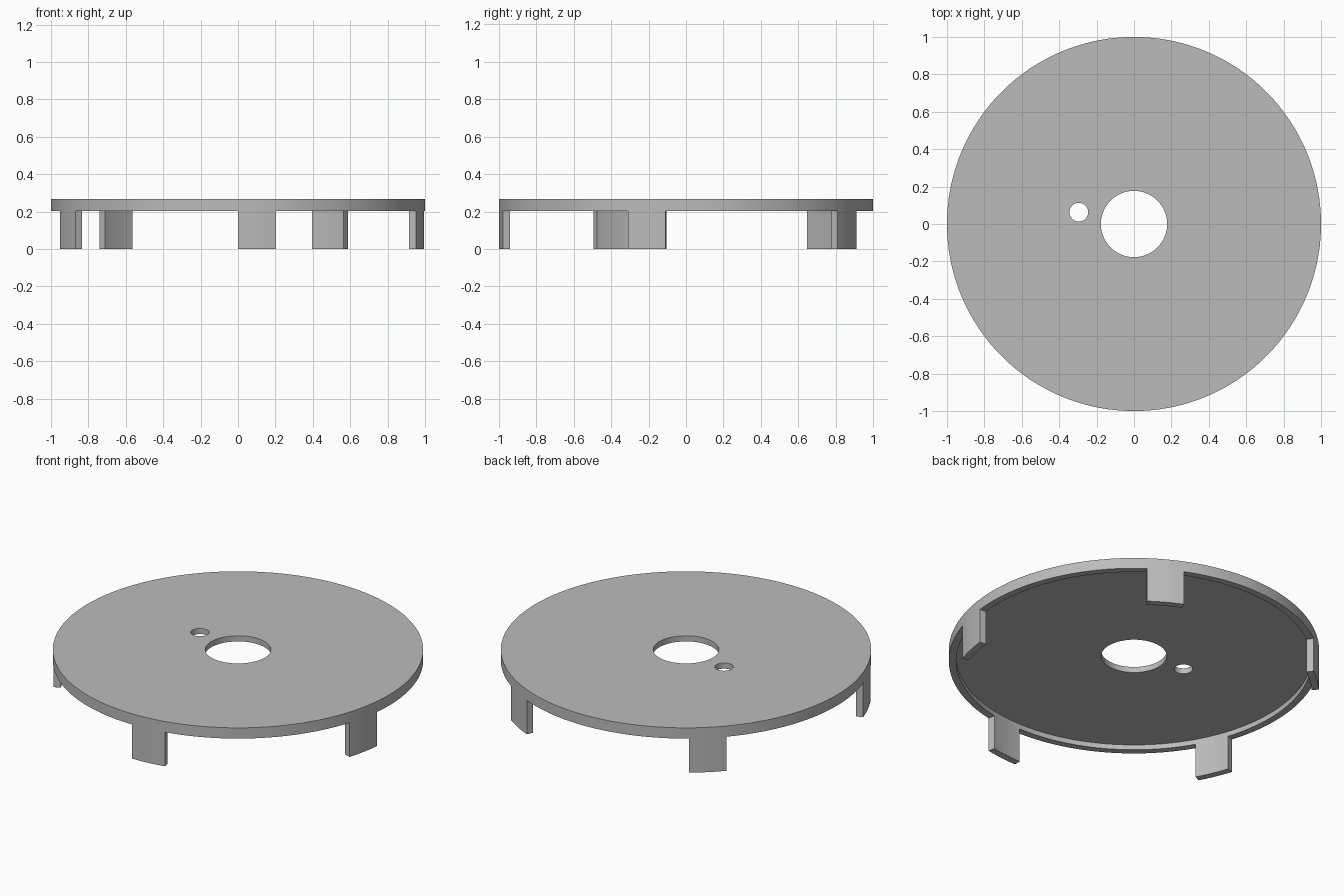
import bpy
import bmesh
from math import radians, sin, cos

if "Cube" in bpy.data.objects:
    bpy.data.objects.remove(bpy.data.objects["Cube"], do_unlink=True)

OUTER, INNER = 1.0, 0.96
RIM_Z, PLATE_Z, TOP_Z = 0.203, 0.233, 0.267
TABS, TAB_ARC, TAB_STEPS = 5, 11.7, 6

grey = bpy.data.materials.new("plain grey")
grey.use_nodes = True
colour = (0.5, 0.5, 0.5, 1)
grey.diffuse_color = colour
grey.node_tree.nodes["Principled BSDF"].inputs["Base Color"].default_value = colour


def cylinder(name, radius, z0, z1, x=0, y=0, sides=180):
    bpy.ops.mesh.primitive_cylinder_add(
        vertices=sides, radius=radius, depth=z1 - z0, location=(x, y, (z0 + z1) / 2))
    obj = bpy.context.object
    obj.name = name
    obj.data.materials.append(grey)
    return obj


def smooth(obj):
    bpy.ops.object.select_all(action="DESELECT")
    obj.select_set(True)
    bpy.context.view_layer.objects.active = obj
    bpy.ops.object.shade_smooth_by_angle(angle=radians(30))


def cut(obj, cutter):
    mod = obj.modifiers.new("cut", "BOOLEAN")
    mod.operation = "DIFFERENCE"
    mod.solver = "EXACT"
    mod.object = cutter
    bpy.context.view_layer.objects.active = obj
    bpy.ops.object.modifier_apply(modifier=mod.name)
    bpy.data.objects.remove(cutter, do_unlink=True)


def arc_tab(name, start):
    """Curved block following the rim, swept from a rectangular section."""
    bm = bmesh.new()
    section = [(INNER, 0), (OUTER, 0), (OUTER, RIM_Z), (INNER, RIM_Z)]
    rings = []
    for i in range(TAB_STEPS + 1):
        a = radians(start + TAB_ARC * i / TAB_STEPS)
        rings.append([bm.verts.new((r * cos(a), r * sin(a), z)) for r, z in section])
    for a, b in zip(rings, rings[1:]):
        for j in range(4):
            k = (j + 1) % 4
            bm.faces.new((a[j], a[k], b[k], b[j]))
    bm.faces.new(rings[0])
    bm.faces.new(rings[-1])
    bmesh.ops.recalc_face_normals(bm, faces=bm.faces)
    mesh = bpy.data.meshes.new(name)
    bm.to_mesh(mesh)
    bm.free()
    mesh.materials.append(grey)
    obj = bpy.data.objects.new(name, mesh)
    bpy.context.collection.objects.link(obj)
    smooth(obj)


# Disc with a shallow recess underneath, a centre bore and a small offset hole
disc = cylinder("disc", OUTER, RIM_Z, TOP_Z)
cut(disc, cylinder("recess_cutter", INNER, 0, PLATE_Z))
cut(disc, cylinder("bore_cutter", 0.177, 0, 0.5, sides=96))
cut(disc, cylinder("pin_hole_cutter", 0.05, 0, 0.5, x=-0.295, y=0.063, sides=48))
smooth(disc)

# Evenly spaced tabs hanging from the rim
for n in range(TABS):
    arc_tab(f"rim_tab_{n + 1}", 270 + n * 360 / TABS)
